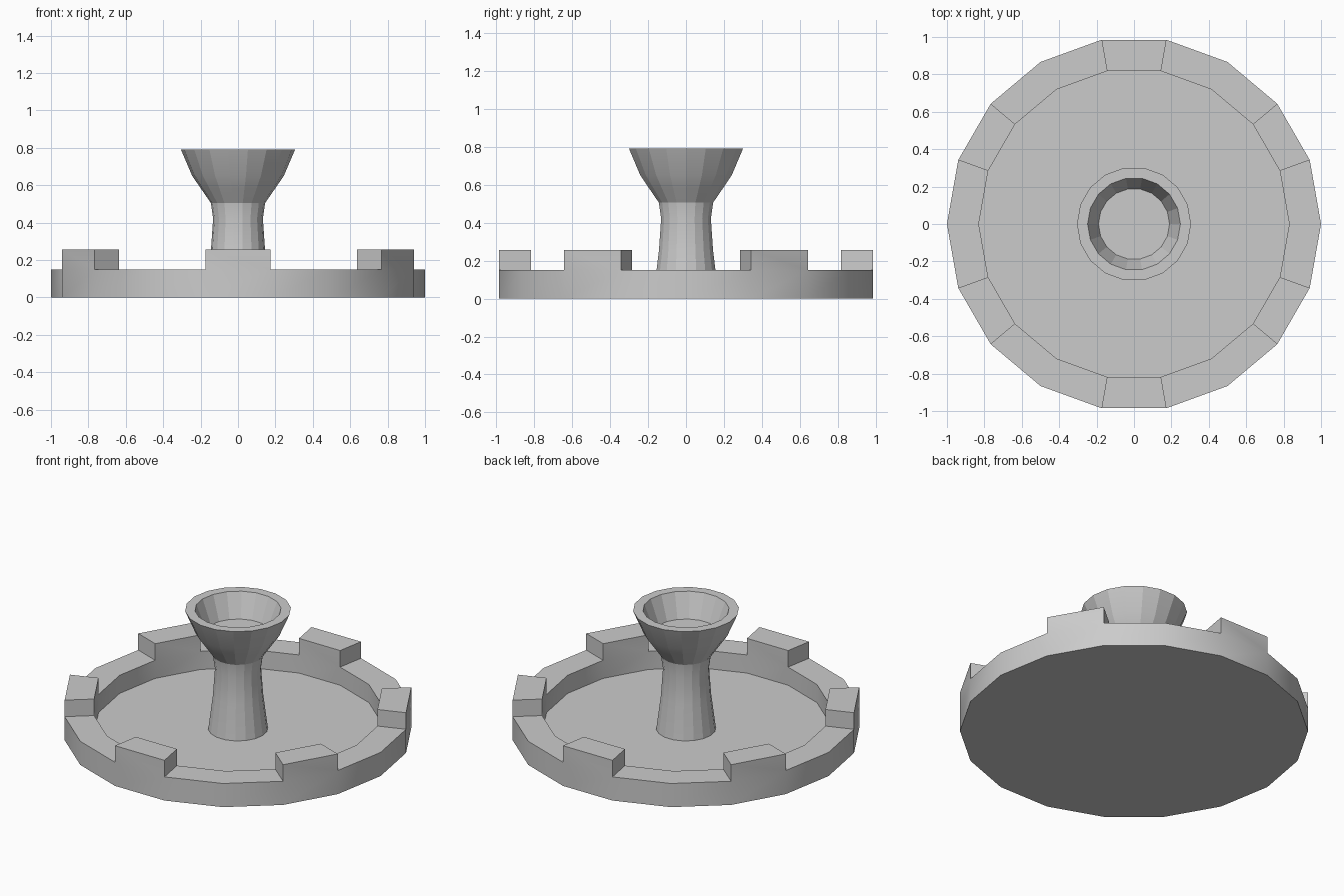
import bpy
import bmesh
from math import cos, sin, radians

SIDES = 18

if "Cube" in bpy.data.objects:
    bpy.data.objects.remove(bpy.data.objects["Cube"], do_unlink=True)

stone = bpy.data.materials.new("stone_grey")
stone.use_nodes = True
GREY = (0.6, 0.6, 0.6, 1)
stone.diffuse_color = GREY
stone.node_tree.nodes["Principled BSDF"].inputs["Base Color"].default_value = GREY


def lathe(bm, profile):
    """Turn a (radius, height) profile about z; return the bands of faces and rings."""
    step = radians(360 / SIDES)
    rings = [[bm.verts.new((r * cos(i * step), r * sin(i * step), z))
              for i in range(SIDES)] for r, z in profile]
    bands = []
    for low, high in zip(rings, rings[1:]):
        bands.append([bm.faces.new((low[i], low[(i + 1) % SIDES],
                                    high[(i + 1) % SIDES], high[i]))
                      for i in range(SIDES)])
    return rings, bands


def finish(bm, name, angle):
    bmesh.ops.recalc_face_normals(bm, faces=bm.faces)
    mesh = bpy.data.meshes.new(name)
    bm.to_mesh(mesh)
    bm.free()
    mesh.materials.append(stone)
    obj = bpy.data.objects.new(name, mesh)
    bpy.context.collection.objects.link(obj)
    bpy.ops.object.select_all(action="DESELECT")
    obj.select_set(True)
    bpy.context.view_layer.objects.active = obj
    bpy.ops.object.shade_smooth_by_angle(angle=radians(angle))
    return obj


FLOOR = 0.035

# Dish: flat underside, outer wall, rim, inner wall and sunken floor
bm = bmesh.new()
rings, bands = lathe(bm, [(1, 0), (1, 0.15), (0.83, 0.15), (0.83, FLOOR)])
bm.faces.new(rings[0][::-1])
bm.faces.new(rings[-1])

# Battlements: every third rim face raised
raised = bmesh.ops.extrude_discrete_faces(bm, faces=bands[1][1::3])["faces"]
for face in raised:
    bmesh.ops.translate(bm, verts=face.verts, vec=(0, 0, 0.105))
bmesh.ops.remove_doubles(bm, verts=bm.verts, dist=0.0001)
finish(bm, "battlement_dish", 30)

# Pedestal: flared stem with a hollow cup on top
bm = bmesh.new()
rings, bands = lathe(bm, [(0.172, FLOOR), (0.145, 0.25), (0.133, 0.42), (0.145, 0.505),
                          (0.197, 0.58), (0.245, 0.65), (0.305, 0.79),
                          (0.248, 0.79), (0.19, 0.64)])
bm.faces.new(rings[-1])
finish(bm, "pedestal_cup", 15)
